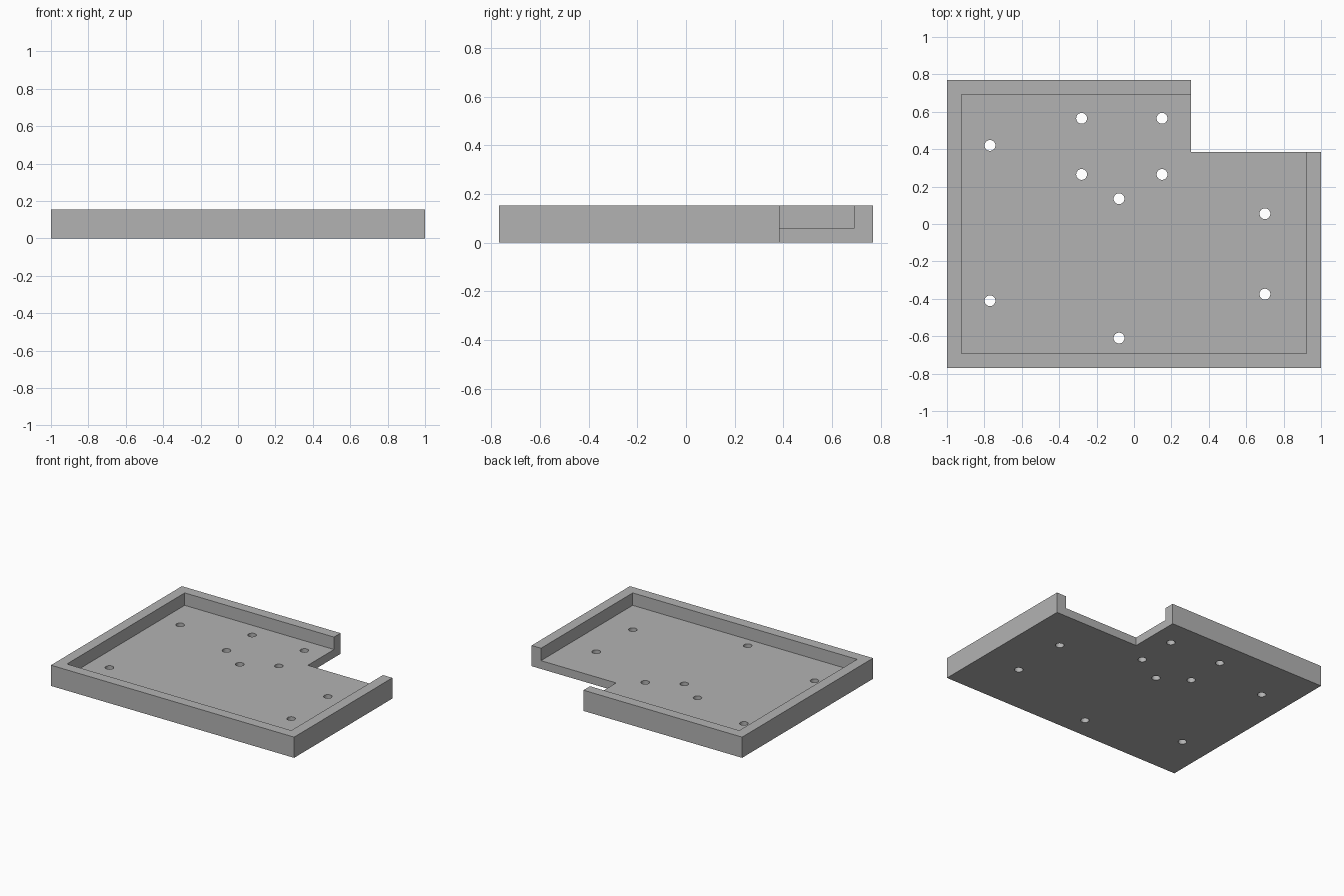
import bpy
import bmesh
from mathutils import Matrix, Vector

cube = bpy.data.objects.get("Cube")
if cube:
    bpy.data.objects.remove(cube, do_unlink=True)

HALF_X, HALF_Y, HEIGHT = 1.0, 0.769, 0.154
WALL, FLOOR = 0.077, 0.0615
NOTCH_X, NOTCH_Y = 0.305, 0.385
HOLE_RADIUS = 0.029
HOLES = [(-0.77, 0.42), (-0.77, -0.41), (-0.28, 0.565), (0.15, 0.565),
         (-0.28, 0.265), (0.15, 0.265), (-0.08, 0.135), (-0.08, -0.61),
         (0.70, 0.055), (0.70, -0.375)]

grey = bpy.data.materials.new("plain_grey")
grey.use_nodes = True
colour = (0.45, 0.45, 0.45, 1)
grey.diffuse_color = colour
grey.node_tree.nodes["Principled BSDF"].inputs["Base Color"].default_value = colour


def make_object(name, bm):
    mesh = bpy.data.meshes.new(name)
    bm.to_mesh(mesh)
    bm.free()
    mesh.materials.append(grey)
    obj = bpy.data.objects.new(name, mesh)
    bpy.context.collection.objects.link(obj)
    return obj


def box(name, low, high):
    low, high = Vector(low), Vector(high)
    bm = bmesh.new()
    place = Matrix.Translation((low + high) / 2) @ Matrix.Diagonal((*(high - low), 1))
    bmesh.ops.create_cube(bm, size=1, matrix=place)
    return make_object(name, bm)


def cut(target, cutter):
    cutter.hide_render = True
    mod = target.modifiers.new(cutter.name, "BOOLEAN")
    mod.operation, mod.solver, mod.object = "DIFFERENCE", "EXACT", cutter
    bpy.context.view_layer.objects.active = target
    bpy.ops.object.modifier_apply(modifier=mod.name)
    bpy.data.objects.remove(cutter, do_unlink=True)


# Solid block of the tray
tray = box("tray", (-HALF_X, -HALF_Y, 0), (HALF_X, HALF_Y, HEIGHT))

# Corner notch through the full height, then the shallow pocket
cut(tray, box("notch_cutter", (NOTCH_X, NOTCH_Y, -1), (2, 2, 1)))
cut(tray, box("pocket_cutter", (WALL - HALF_X, WALL - HALF_Y, FLOOR),
              (HALF_X - WALL, HALF_Y - WALL, 1)))

# Round mounting holes through the floor
bm = bmesh.new()
for x, y in HOLES:
    bmesh.ops.create_cone(bm, cap_ends=True, segments=32, radius1=HOLE_RADIUS,
                          radius2=HOLE_RADIUS, depth=1,
                          matrix=Matrix.Translation((x, y, 0)))
cut(tray, make_object("hole_cutter", bm))

# Smooth hole walls, crisp edges elsewhere
bpy.ops.object.select_all(action="DESELECT")
tray.select_set(True)
bpy.context.view_layer.objects.active = tray
bpy.ops.object.shade_smooth_by_angle()
